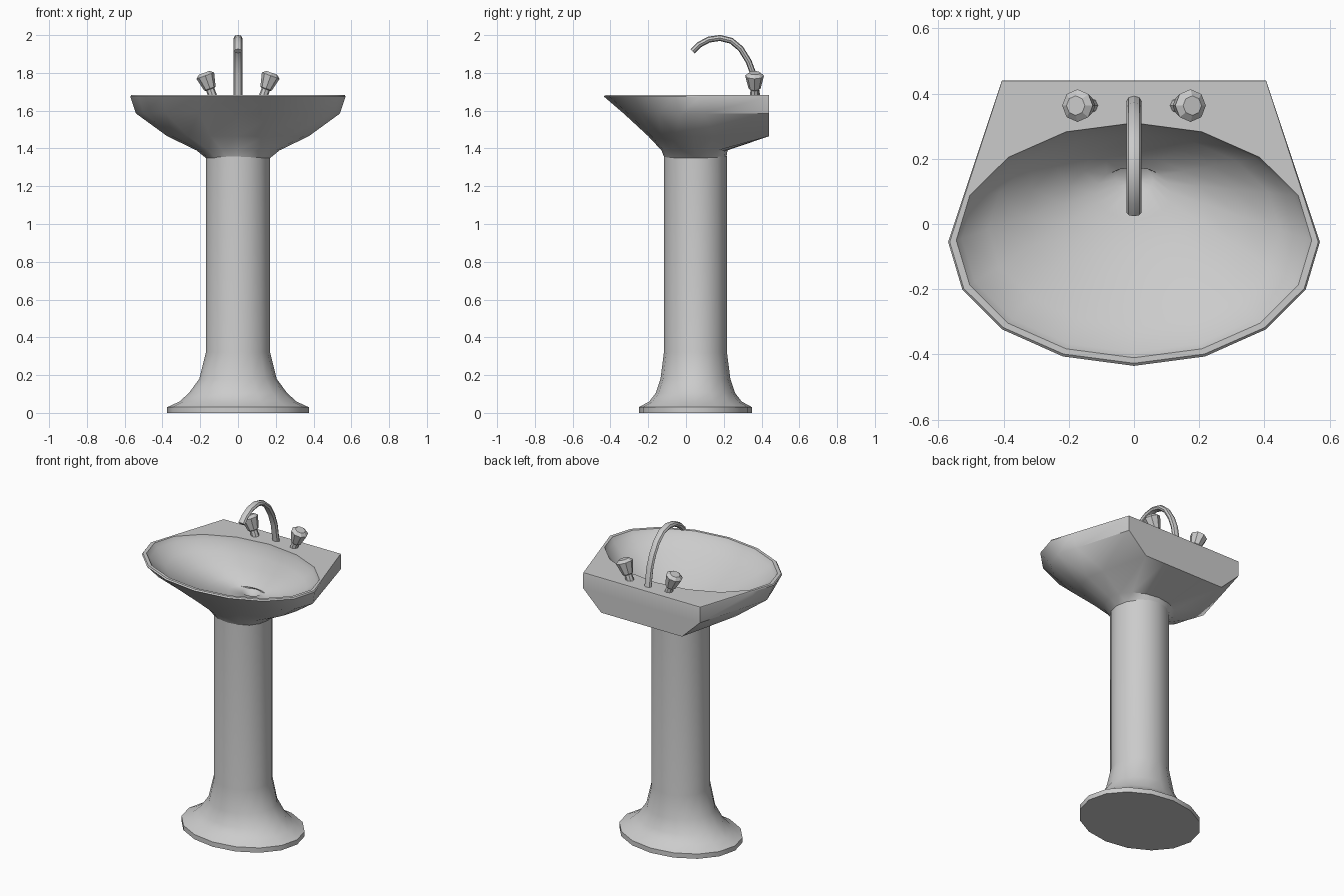
import bpy, bmesh, math
from mathutils import Vector, Matrix

cube = bpy.data.objects.get("Cube")
if cube:
    bpy.data.objects.remove(cube, do_unlink=True)

ceramic = bpy.data.materials.new("grey_ceramic")
ceramic.use_nodes = True
GREY = (0.6, 0.6, 0.6, 1)
ceramic.diffuse_color = GREY
ceramic.node_tree.nodes["Principled BSDF"].inputs["Base Color"].default_value = GREY


def loft(name, rings, angle=35):
    """Skin a list of equal-length rings and cap both ends."""
    bm = bmesh.new()
    loops = [[bm.verts.new(p) for p in ring] for ring in rings]
    n = len(loops[0])
    for a, b in zip(loops, loops[1:]):
        for i in range(n):
            j = (i + 1) % n
            bm.faces.new((a[i], a[j], b[j], b[i]))
    bm.faces.new(loops[0][::-1])
    bm.faces.new(loops[-1])
    bmesh.ops.recalc_face_normals(bm, faces=bm.faces)
    mesh = bpy.data.meshes.new(name)
    bm.to_mesh(mesh)
    bm.free()
    mesh.materials.append(ceramic)
    obj = bpy.data.objects.new(name, mesh)
    bpy.context.collection.objects.link(obj)
    bpy.ops.object.select_all(action='DESELECT')
    obj.select_set(True)
    bpy.context.view_layer.objects.active = obj
    bpy.ops.object.shade_smooth_by_angle(angle=math.radians(angle))
    return obj


def ellipse(a, b, cy, z, n=16):
    return [Vector((a * math.sin(math.tau * i / n), cy - b * math.cos(math.tau * i / n), z))
            for i in range(n)]


def basin_ring(a, b, cy, z, corner, back=0.44):
    """Elliptical front half whose rear is squared off to the wall."""
    ring = ellipse(a, b, cy, z)
    for i in (6, 7, 8, 9, 10):
        ring[i].y = back
        if i in (6, 10):
            ring[i].x = math.copysign(corner, ring[i].x)
    for i in (5, 11):
        side, rear = ring[4 if i == 5 else 12], ring[6 if i == 5 else 10]
        ring[i] = side.lerp(rear, 0.27)
    return ring


# Pedestal column with a flared foot
foot = [(0.375, 0.30, 0), (0.375, 0.30, 0.03), (0.31, 0.245, 0.06), (0.26, 0.21, 0.105),
        (0.205, 0.185, 0.18), (0.17, 0.167, 0.32), (0.17, 0.167, 1.36)]
loft("pedestal", [ellipse(a, b, 0.05, z) for a, b, z in foot])

# Basin: outer shell, flat deck and rim, then the hollow down to the drain
shell = [
    ellipse(0.165, 0.162, 0.05, 1.345),
    ellipse(0.22, 0.175, 0.045, 1.39),
    basin_ring(0.375, 0.24, 0.04, 1.465, 0.28),
    basin_ring(0.54, 0.30, -0.03, 1.585, 0.405),
    basin_ring(0.57, 0.38, -0.055, 1.675, 0.405),
]
top = basin_ring(0.565, 0.372, -0.055, 1.682, 0.405)
for p in top:
    p.y = min(p.y, 0.438)
inner = ellipse(0.545, 0.36, -0.05, 1.682)
drain = Vector((0, 0.135, 0))
hollow = []
for t, z in [(0.97, 1.655), (0.82, 1.6), (0.62, 1.54), (0.4, 1.487), (0.22, 1.458)]:
    hollow.append([(drain.lerp(Vector((p.x, p.y, 0)), t)).to_2d().to_3d() + Vector((0, 0, z))
                   for p in inner])
hollow += [ellipse(0.058, 0.048, 0.135, 1.448), ellipse(0.025, 0.02, 0.135, 1.425)]
loft("basin", shell + [top, inner] + hollow, 40)

# Curved spout
path = [(0.378, 1.67), (0.358, 1.79), (0.332, 1.86), (0.29, 1.928), (0.24, 1.97),
        (0.18, 1.985), (0.12, 1.976), (0.07, 1.949), (0.035, 1.915)]
pts = [Vector((0, y, z)) for y, z in path]
rings = []
for i, p in enumerate(pts):
    tangent = (pts[min(i + 1, len(pts) - 1)] - pts[max(i - 1, 0)]).normalized()
    side = Vector((1, 0, 0))
    up = side.cross(tangent)
    rings.append([p + side * 0.023 * math.cos(math.tau * k / 8)
                  + up * 0.016 * math.sin(math.tau * k / 8) for k in range(8)])
loft("spout", rings, 30)

# Two taps leaning outwards, each a stem and a faceted handle
stem = [(0.024, -0.02), (0.022, 0.05)]
handle = [(0.026, 0.035), (0.032, 0.04), (0.05, 0.112), (0.03, 0.128)]
for label, s in (("left", 1), ("right", -1)):
    lean = Matrix.Translation((s * 0.135, 0.363, 1.68)) @ Matrix.Rotation(s * math.radians(20), 4, 'Y')
    for part, profile in (("stem", stem), ("handle", handle)):
        loft(f"{label}_tap_{part}",
             [[lean @ p for p in ellipse(r, r, 0, z, 8)] for r, z in profile], 20)
